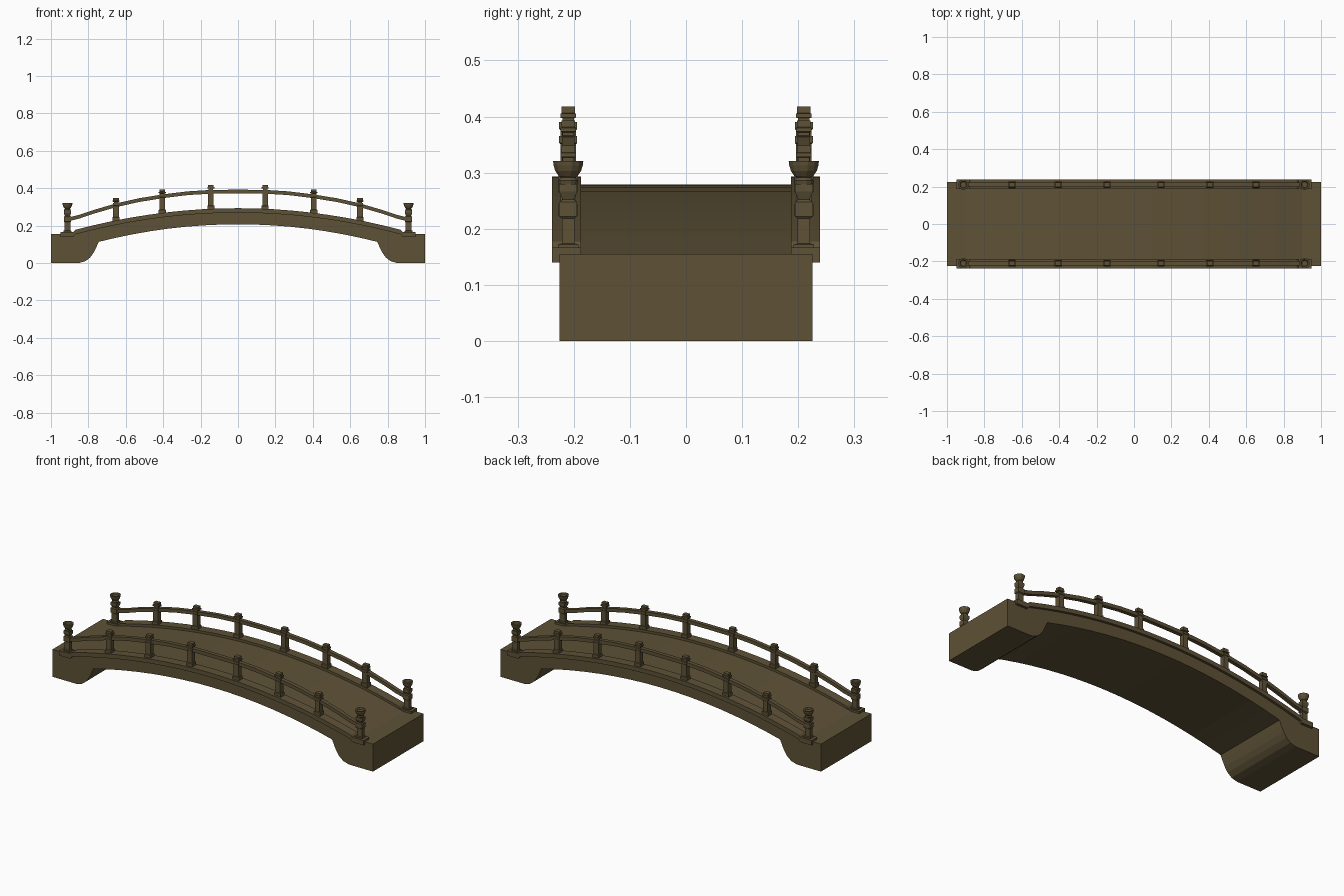
import bpy, bmesh, math

if "Cube" in bpy.data.objects:
    bpy.data.objects.remove(bpy.data.objects["Cube"])

stone = bpy.data.materials.new("olive_brown_stone")
stone.diffuse_color = (0.112, 0.084, 0.038, 1)
stone.use_nodes = True
stone.node_tree.nodes["Principled BSDF"].inputs["Base Color"].default_value = stone.diffuse_color


def finish(bm, name):
    bmesh.ops.recalc_face_normals(bm, faces=bm.faces)
    me = bpy.data.meshes.new(name)
    bm.to_mesh(me)
    bm.free()
    me.materials.append(stone)
    ob = bpy.data.objects.new(name, me)
    bpy.context.collection.objects.link(ob)
    return ob


def strip(name, xs, top, bottom, y0, y1):
    """Bar running along x, with top and bottom heights given by functions."""
    bm = bmesh.new()
    rings = [[bm.verts.new(p) for p in ((x, y0, bottom(x)), (x, y1, bottom(x)),
                                        (x, y1, top(x)), (x, y0, top(x)))] for x in xs]
    for a, b in zip(rings, rings[1:]):
        for i in range(4):
            j = (i + 1) % 4
            bm.faces.new((a[i], a[j], b[j], b[i]))
    bm.faces.new(rings[0])
    bm.faces.new(rings[-1])
    return finish(bm, name)


def stack(name, x, y, levels, sides):
    """Stacked closed section through (z, half x, half y) levels."""
    bm = bmesh.new()
    k = 1 / math.cos(math.pi / sides)
    rings = []
    for z, hx, hy in levels:
        ring = []
        for i in range(sides):
            a = (i + 0.5) * 2 * math.pi / sides
            ring.append(bm.verts.new((x + hx * k * math.cos(a), y + hy * k * math.sin(a), z)))
        rings.append(ring)
    for a, b in zip(rings, rings[1:]):
        for i in range(sides):
            j = (i + 1) % sides
            bm.faces.new((a[i], a[j], b[j], b[i]))
    bm.faces.new(rings[0])
    bm.faces.new(rings[-1])
    return finish(bm, name)


def interp(points, x):
    x = abs(x)
    for (xa, za), (xb, zb) in zip(points, points[1:]):
        if x <= xb:
            return za + (zb - za) * (x - xa) / (xb - xa)
    return points[-1][1]


def mirrored(half):
    return [-x for x in reversed(half) if x > 0] + list(half)


# arched body with a foot at each end
arch = [i * 0.745 / 8 for i in range(9)]
foot = [(0.745, 0.113), (0.757, 0.085), (0.772, 0.055), (0.79, 0.03),
        (0.815, 0.01), (0.85, 0.0), (0.9, 0.0), (1.0, 0.0)]


def deck(x):
    return max(0.155, 0.279 - 0.153 * x * x)


def under(x):
    return 0.207 - 0.169 * x * x if abs(x) < 0.745 else interp(foot, x)


strip("bridge_body", mirrored(arch + [p[0] for p in foot[1:]]), deck, under, -0.225, 0.225)


# curb and handrail shapes
def curb_top(x):
    return 0.167 if abs(x) > 0.875 else max(0.167, deck(x) + 0.014)


def curb_bottom(x):
    return 0.14 if abs(x) > 0.875 else curb_top(x) - 0.024


rail_line = [(0, 0.382), (0.14, 0.381), (0.27, 0.373), (0.4, 0.357), (0.53, 0.336),
             (0.65, 0.309), (0.77, 0.274), (0.85, 0.247), (0.9, 0.235)]
curb_xs = mirrored([i * 0.87 / 9 for i in range(10)] + [0.88, 0.95])
rail_xs = mirrored([p[0] for p in rail_line])

for s, side in ((-1, "front"), (1, "back")):
    y = s * 0.21
    strip(side + "_curb", curb_xs, curb_top, curb_bottom, s * 0.187, s * 0.239)
    strip(side + "_handrail", rail_xs, lambda x: interp(rail_line, x) + 0.010,
          lambda x: interp(rail_line, x) - 0.010, y - 0.011, y + 0.011)

    # square posts with stepped caps
    for px, tip in ((0.145, 0.418), (0.405, 0.393), (0.652, 0.348)):
        for m in (-1, 1):
            base = deck(px) - 0.005
            stack(side + "_post", m * px, y, [
                (base, 0.019, 0.017), (base + 0.035, 0.019, 0.017),
                (base + 0.037, 0.015, 0.014), (tip - 0.042, 0.015, 0.014),
                (tip - 0.040, 0.017, 0.016), (tip - 0.028, 0.017, 0.016),
                (tip - 0.027, 0.012, 0.010), (tip - 0.021, 0.012, 0.010),
                (tip - 0.020, 0.019, 0.014), (tip - 0.013, 0.019, 0.014),
                (tip - 0.012, 0.015, 0.012), (tip, 0.015, 0.012)], 4)

    # end posts: square shaft, round neck and cup
    for m in (-1, 1):
        x = m * 0.912
        stack(side + "_end_post", x, y, [
            (0.15, 0.021, 0.018), (0.172, 0.021, 0.018), (0.174, 0.016, 0.011),
            (0.218, 0.016, 0.011), (0.222, 0.019, 0.016), (0.248, 0.019, 0.016),
            (0.252, 0.014, 0.010), (0.266, 0.019, 0.016), (0.280, 0.019, 0.016)], 4)
        stack(side + "_end_post_cup", x, y, [
            (0.278, 0.016, 0.016), (0.286, 0.018, 0.018), (0.291, 0.013, 0.013),
            (0.294, 0.017, 0.017), (0.303, 0.023, 0.023), (0.313, 0.026, 0.026),
            (0.321, 0.027, 0.027), (0.321, 0.019, 0.019), (0.314, 0.015, 0.015)], 12)
